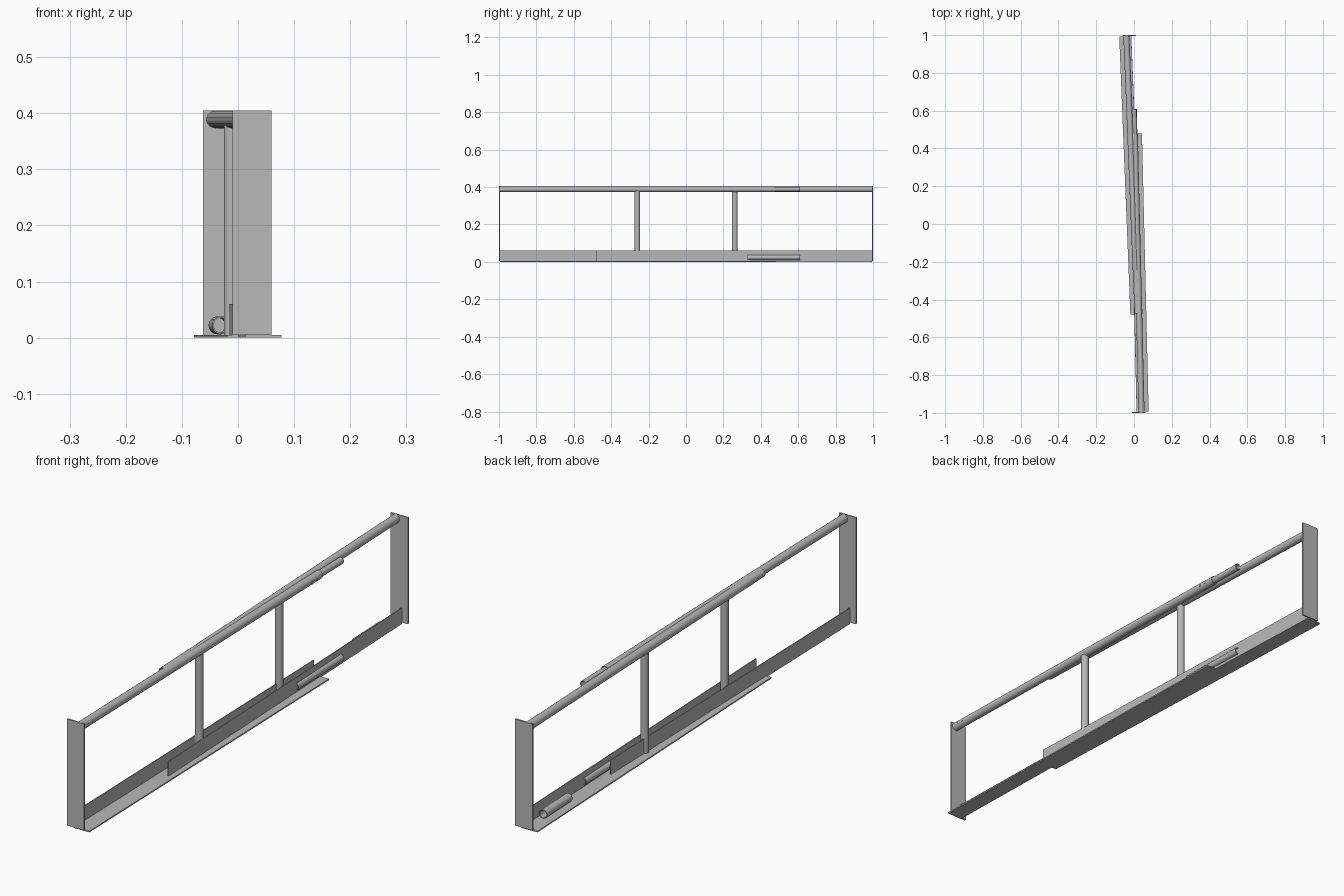
import bpy, bmesh, math
from mathutils import Matrix

old = bpy.data.objects.get("Cube")
if old:
    bpy.data.objects.remove(old, do_unlink=True)

# One grey metal for every part
metal = bpy.data.materials.new("grey metal")
metal.use_nodes = True
GREY = (0.48, 0.48, 0.48, 1.0)
metal.diffuse_color = GREY
metal.node_tree.nodes["Principled BSDF"].inputs["Base Color"].default_value = GREY


def finish(name, bm, matrix, smooth=False):
    bmesh.ops.recalc_face_normals(bm, faces=bm.faces)
    mesh = bpy.data.meshes.new(name)
    bm.to_mesh(mesh)
    bm.free()
    mesh.materials.append(metal)
    obj = bpy.data.objects.new(name, mesh)
    bpy.context.collection.objects.link(obj)
    obj.matrix_world = matrix
    if smooth:
        bpy.ops.object.select_all(action='DESELECT')
        obj.select_set(True)
        bpy.context.view_layer.objects.active = obj
        bpy.ops.object.shade_smooth_by_angle(angle=math.radians(35))
    return obj


def box(name, lo, hi, matrix):
    bm = bmesh.new()
    bmesh.ops.create_cube(bm, size=1)
    for v in bm.verts:
        for i in range(3):
            v.co[i] = lo[i] if v.co[i] < 0 else hi[i]
    return finish(name, bm, matrix)


def tube(name, start, length, radius, axis, matrix, wall=0.0025, sides=24):
    """Hollow round tube running from start along y or z."""
    bm = bmesh.new()
    rings = []
    for r, h in ((radius, 0), (radius, length), (radius - wall, length), (radius - wall, 0)):
        ring = []
        for k in range(sides):
            a = math.tau * k / sides
            c, s = r * math.cos(a), r * math.sin(a)
            offset = (c, h, s) if axis == 'Y' else (c, s, h)
            ring.append(bm.verts.new([p + o for p, o in zip(start, offset)]))
        rings.append(ring)
    for i in range(4):
        a, b = rings[i], rings[(i + 1) % 4]
        for k in range(sides):
            n = (k + 1) % sides
            bm.faces.new((a[k], a[n], b[n], b[k]))
    return finish(name, bm, matrix, True)


LENGTH = 1.47      # length of one half frame
HALF = 0.032       # half width of the floor strip
RAIL_X = -0.006    # rail line, beside the upright flange
RAIL_Z = 0.389


def half_frame(prefix, matrix):
    """Angle strip, rail and post; local y runs inward from the end plate."""
    box(prefix + "_floor_strip", (-HALF, -0.004, 0), (HALF, LENGTH, 0.005), matrix)
    box(prefix + "_upright_flange", (-HALF, -0.004, 0.004), (-HALF + 0.003, LENGTH, 0.06), matrix)
    tube(prefix + "_top_rail", (RAIL_X, -0.004, RAIL_Z), LENGTH, 0.016, 'Y', matrix)
    tube(prefix + "_post", (RAIL_X, 0.73, 0.004), 0.374, 0.0145, 'Z', matrix)


front = Matrix.Translation((0.0455, -0.99, 0)) @ Matrix.Rotation(0.024, 4, 'Z')
back = Matrix.Translation((-0.046, 0.99, 0)) @ Matrix.Rotation(math.pi + 0.040, 4, 'Z')
half_frame("front", front)
half_frame("back", back)

# Joining pegs on the front half, receiving sleeve on the back half
tube("upper_peg", (RAIL_X, 1.40, RAIL_Z), 0.20, 0.0125, 'Y', front)
tube("lower_peg", (RAIL_X, 1.32, 0.024), 0.28, 0.0135, 'Y', front)
tube("lower_sleeve", (RAIL_X, 0.09, 0.022), 0.16, 0.016, 'Y', back)

# Upright end plates, square to the length
box("front_end_plate", (-0.010, -1.0, 0.005), (0.060, -0.994, 0.405), Matrix())
box("back_end_plate", (-0.062, 0.994, 0.005), (0.010, 1.0, 0.405), Matrix())

# Small rivets on the outer side of the front rail
for i, t in enumerate((0.02, 0.05, 1.40, 1.43)):
    bm = bmesh.new()
    bmesh.ops.create_cone(bm, cap_ends=True, segments=12, radius1=0.004, radius2=0.004, depth=0.003)
    place = Matrix.Translation((RAIL_X + 0.0155, t, RAIL_Z)) @ Matrix.Rotation(math.pi / 2, 4, 'Y')
    finish("rail_rivet_%d" % (i + 1), bm, front @ place)
